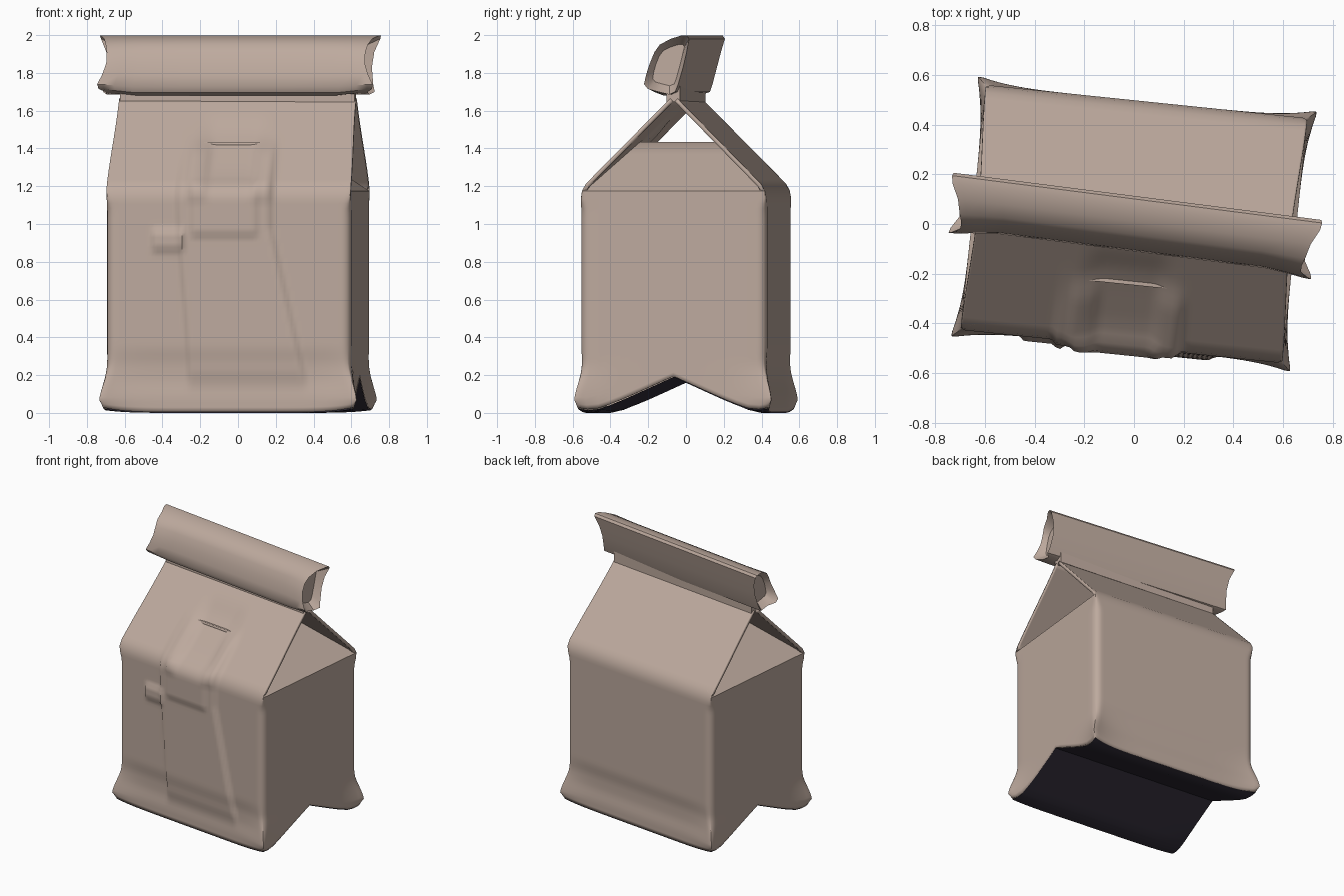
import bpy, bmesh, math
from mathutils import Vector

if "Cube" in bpy.data.objects:
    bpy.data.objects.remove(bpy.data.objects["Cube"])

W, D, R = 0.65, 0.495, 0.05          # half width, half depth, corner radius


def material(name, rgb):
    m = bpy.data.materials.new(name)
    m.diffuse_color = (*rgb, 1)
    m.use_nodes = True
    m.node_tree.nodes["Principled BSDF"].inputs["Base Color"].default_value = m.diffuse_color
    return m


paper = material("tan paper", (0.51, 0.40, 0.34))
dark = material("dark underside", (0.035, 0.029, 0.045))


def clamp(x):
    return max(0.0, min(1.0, x))


def step(a, b, x):
    t = clamp((x - a) / (b - a))
    return t * t * (3 - 2 * t)


def box_mask(x, a, b, s=0.025):
    return step(a - s, a, x) * (1 - step(b, b + s, x))


def grid(bm, cols, rows, f):
    vs = [[bm.verts.new(f(c, r)) for c in cols] for r in rows]
    for a, b in zip(vs, vs[1:]):
        for k in range(len(cols) - 1):
            bm.faces.new((a[k], a[k + 1], b[k + 1], b[k]))


def finish(bm, name, mat, angle, turn):
    bmesh.ops.remove_doubles(bm, verts=bm.verts, dist=1e-4)
    bmesh.ops.recalc_face_normals(bm, faces=bm.faces)
    me = bpy.data.meshes.new(name)
    bm.to_mesh(me)
    bm.free()
    me.materials.append(mat)
    ob = bpy.data.objects.new(name, me)
    bpy.context.collection.objects.link(ob)
    ob.rotation_euler.z = math.radians(turn)
    bpy.ops.object.select_all(action='DESELECT')
    ob.select_set(True)
    bpy.context.view_layer.objects.active = ob
    bpy.ops.object.shade_smooth_by_angle(angle=math.radians(angle))
    return ob


def arch(v):
    return 0.19 * max(0.0, 1 - abs(v) / 0.42)


def shape(u, v, z):
    """Round the upright corners and flare the feet."""
    su, sv = math.copysign(1, u), math.copysign(1, v)
    u, v = abs(u), abs(v)
    corner = clamp(u / W) ** 7 * clamp(v / D) ** 5
    r = R * clamp((1.17 - z) / 0.1) * (0.4 + 0.6 * step(0.05, 0.3, z))
    if r > 1e-4:
        cu, cv = u - (W - r), v - (D - r)
        h = math.hypot(cu, cv)
        if cu > 0 and cv > 0 and h > r:
            u, v = W - r + cu * r / h, D - r + cv * r / h
    f = corner * (1 - step(0.05, 0.27, z)) * (0.5 + 0.5 * step(0, 0.05, z))
    pinch = 0.012 * box_mask(z, 0.18, 0.24, 0.12) * (1 - corner)
    z += 0.025 * corner * (1 - step(0, 0.1, z))
    return Vector((su * (u + 0.04 * f), sv * (v + 0.035 * f - pinch * clamp(v / D) ** 8), z))


def folds(u, z):
    """Outward relief of the creased front."""
    left = -0.225 - 0.06 * step(0.15, 1.2, z)
    right = 0.39 - 0.18 * clamp((z - 0.18) / 0.8)
    main = step(left, left + 0.025, u) * (1 - step(right, right + 0.03, u))
    main *= step(0.1, 0.24, z) * (1 - step(1.15, 1.5, z))
    block = box_mask(u, -0.18, 0.14) * box_mask(z, 0.95, 1.2, 0.03)
    tab = box_mask(u, -0.39, -0.25) * box_mask(z, 0.87, 0.95, 0.03)
    ridge = (box_mask(u, -0.19, -0.15, 0.06) + box_mask(u, 0.16, 0.2, 0.06)) * box_mask(z, 1.2, 1.36, 0.1)
    dip = box_mask(u, -0.1, 0.1, 0.12) * box_mask(z, 1.3, 1.45, 0.15)
    return 0.02 * main + 0.014 * block + 0.018 * tab + 0.02 * ridge - 0.02 * dip


# Bag body: front and back run up into the roof, sides fold into gussets
ends_u = [0.615, 0.63, 0.642, W]
ends_v = [0.46, 0.475, 0.487, D]
us = [-e for e in reversed(ends_u)] + [-0.6 + 1.2 * k / 64 for k in range(65)] + ends_u
vs = [-e for e in reversed(ends_v)] + [-0.445 + 0.89 * k / 16 for k in range(17)] + ends_v
wall = [(D, 1.13 * k / 44) for k in range(45)] + [(0.487, 1.17)]
roof = [(0.465 - 0.445 * k / 20, 1.21 + 0.45 * k / 20) for k in range(21)]

bm = bmesh.new()
for side in (-1, 1):
    def panel(u, row):
        d, z = row
        p = shape(u * (1 - 0.03 * step(1.17, 1.66, z)), side * d, z)
        if side < 0:
            p.y -= folds(u, z)
        p.z += 0.004
        return p

    def side_wall(v, row):
        d, z = row
        p = shape(side * W, v * d / D, z + arch(v) * (1 - z / 1.17))
        p.z += 0.004
        return p

    def gusset(v, s):
        z = 1.17 + 0.26 * min(s, 1)
        half = 0.487 if s == 0 else min(0.48, 1.675 - z)
        u = W - 0.38 * s if s <= 1 else 0
        return Vector((side * u, v * half / D, z + 0.004))

    grid(bm, us, wall + roof, panel)
    grid(bm, vs, wall, side_wall)
    grid(bm, vs, [0, 0.15, 0.3, 0.5, 0.75, 1, 2], gusset)
bag = finish(bm, "bag_body", paper, 50, -5.9)
sol = bag.modifiers.new("paper thickness", 'SOLIDIFY')
sol.thickness = 0.022
sol.offset = -1

# Dark arched underside
bm = bmesh.new()
grid(bm, us, vs, lambda u, v: shape(u * 0.995, v * 0.995, arch(v)))
finish(bm, "underside", dark, 30, -5.9)

# Neck between the roof ridge and the rolled top
bm = bmesh.new()
bmesh.ops.create_cube(bm, size=1)
for v in bm.verts:
    v.co = Vector((v.co.x * 1.25, v.co.y * 0.07, 1.69 + v.co.z * 0.09))
finish(bm, "neck", paper, 30, -6.2)

# Rolled top: section points (depth, height, end reach)
section = [(-0.13, 1.74, 0.735), (-0.122, 1.79, 0.71), (-0.105, 1.85, 0.69), (-0.08, 1.91, 0.69),
           (-0.05, 1.95, 0.70), (0.01, 1.98, 0.715), (0.07, 1.998, 0.745), (0.10, 1.997, 0.75),
           (0.112, 1.98, 0.745), (0.095, 1.91, 0.715), (0.075, 1.83, 0.705), (0.05, 1.74, 0.715),
           (0.035, 1.70, 0.725), (0.0, 1.685, 0.70), (-0.06, 1.70, 0.70), (-0.11, 1.715, 0.73)]
stations = [-1, -0.96, -0.88, -0.75, -0.4, 0, 0.4, 0.75, 0.88, 0.96, 1]
bm = bmesh.new()
rings = []
for s in stations:
    slim = 1 - step(0.75, 1, abs(s))
    ring = []
    for d, z, reach in section:
        if d < 0:
            d *= 1 - 0.16 * slim
            z -= 0.02 * slim * (1 - step(1.7, 1.8, z))
        ring.append(bm.verts.new((s * reach, d, z)))
    rings.append(ring)
n = len(section)
for a, b in zip(rings, rings[1:]):
    for k in range(n):
        bm.faces.new((a[k], a[(k + 1) % n], b[(k + 1) % n], b[k]))
# Sunken ends of the roll
for ring, sign in ((rings[0], -1), (rings[-1], 1)):
    inner = []
    for v in ring:
        p = v.co.lerp(Vector((0, -0.01, 1.84)), 0.3)
        inner.append(bm.verts.new((sign * 0.655, p.y, p.z)))
    for k in range(n):
        bm.faces.new((ring[k], ring[(k + 1) % n], inner[(k + 1) % n], inner[k]))
    bm.faces.new(inner)
finish(bm, "rolled_top", paper, 40, -7.3)
